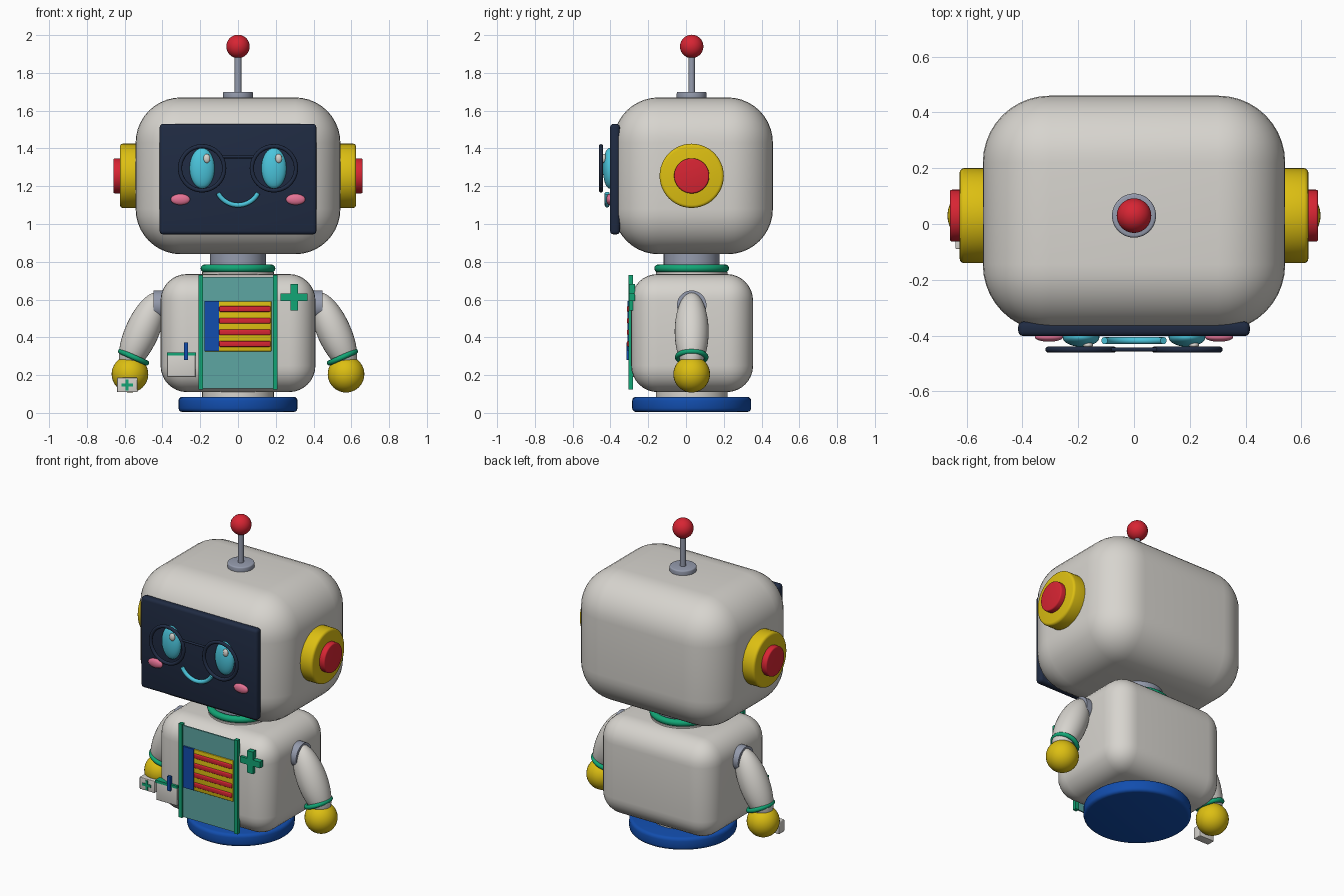
import bpy, math
from mathutils import Vector

if "Cube" in bpy.data.objects:
    bpy.data.objects.remove(bpy.data.objects["Cube"])

CY = 0.03  # depth of the robot's central axis


def mat(name, rgb):
    m = bpy.data.materials.new(name)
    m.diffuse_color = (*rgb, 1)
    m.use_nodes = True
    m.node_tree.nodes["Principled BSDF"].inputs["Base Color"].default_value = m.diffuse_color
    return m


WHITE = mat("warm white", (0.68, 0.66, 0.62))
GREY = mat("steel grey", (0.30, 0.33, 0.42))
RED = mat("red", (0.68, 0.018, 0.033))
YELLOW = mat("yellow", (0.72, 0.52, 0.006))
NAVY = mat("dark navy", (0.014, 0.024, 0.055))
BLUE = mat("blue", (0.006, 0.075, 0.42))
GREEN = mat("green", (0.006, 0.38, 0.18))
TEAL = mat("pale teal", (0.11, 0.38, 0.36))
CYAN = mat("cyan", (0.07, 0.56, 0.72))
PINK = mat("pink", (0.78, 0.17, 0.30))


def finish(name, m, bevel=0, seg=3):
    """Name, colour, optional rounding and smooth shading for the active object."""
    o = bpy.context.object
    o.name = name
    o.data.materials.append(m)
    if bevel:
        bpy.ops.object.transform_apply(location=False, rotation=False, scale=True)
        b = o.modifiers.new("round", 'BEVEL')
        b.width, b.segments, b.limit_method = bevel, seg, 'ANGLE'
        bpy.ops.object.modifier_apply(modifier="round")
    bpy.ops.object.shade_smooth_by_angle(angle=math.radians(40))
    return o


def box(name, m, x, y, z, bevel=0, seg=3):
    """Box from (min, max) ranges."""
    bpy.ops.mesh.primitive_cube_add(size=1, location=[(r[0] + r[1]) / 2 for r in (x, y, z)])
    bpy.context.object.scale = [r[1] - r[0] for r in (x, y, z)]
    bpy.ops.object.transform_apply(location=False, rotation=False, scale=True)
    return finish(name, m, bevel, seg)


def cyl(name, m, a, b, r, bevel=0):
    """Cylinder between two points."""
    a, b = Vector(a), Vector(b)
    d = b - a
    bpy.ops.mesh.primitive_cylinder_add(vertices=48, radius=r, depth=d.length, location=(a + b) / 2,
                                        rotation=d.to_track_quat('Z', 'Y').to_euler())
    return finish(name, m, bevel)


def ball(name, m, loc, radii, tilt=0):
    bpy.ops.mesh.primitive_uv_sphere_add(segments=32, ring_count=20, radius=1, location=loc,
                                         rotation=(0, tilt, 0))
    bpy.context.object.scale = radii
    return finish(name, m)


def ring(name, m, loc, R, r, rot=(0, 0, 0)):
    bpy.ops.mesh.primitive_torus_add(location=loc, rotation=rot, major_radius=R, minor_radius=r,
                                     major_segments=48, minor_segments=12)
    return finish(name, m)


def plus(name, m, x, z, y, arm, half):
    """Cross-shaped plate made from a single outline, extruded in depth."""
    a, h = arm, half
    pts = [(h, h), (h, a), (-h, a), (-h, h), (-a, h), (-a, -h),
           (-h, -h), (-h, -a), (h, -a), (h, -h), (a, -h), (a, h)]
    n = len(pts)
    verts = [(x + p, d, z + q) for d in y for p, q in pts]
    faces = [list(range(n))[::-1], list(range(n, 2 * n))]
    faces += [(i, (i + 1) % n, n + (i + 1) % n, n + i) for i in range(n)]
    me = bpy.data.meshes.new(name)
    me.from_pydata(verts, [], faces)
    me.materials.append(m)
    o = bpy.data.objects.new(name, me)
    bpy.context.collection.objects.link(o)
    bpy.context.view_layer.objects.active = o
    bpy.ops.object.select_all(action='DESELECT')
    o.select_set(True)
    bpy.ops.object.mode_set(mode='EDIT')
    bpy.ops.mesh.select_all(action='SELECT')
    bpy.ops.mesh.normals_make_consistent(inside=False)
    bpy.ops.object.mode_set(mode='OBJECT')


# Base, torso and neck
cyl("base", BLUE, (0, CY, 0.005), (0, CY, 0.085), 0.315, 0.02)
cyl("waist", WHITE, (0, CY, 0.07), (0, CY, 0.745), 0.19)
box("torso", WHITE, (-0.41, 0.41), (-0.29, 0.355), (0.11, 0.735), 0.14, 8)
cyl("neck", GREY, (0, CY, 0.7), (0, CY, 0.87), 0.148)
ring("collar", GREEN, (0, CY, 0.765), 0.177, 0.021)

# Head, face screen and antenna
box("head", WHITE, (-0.542, 0.542), (-0.385, 0.46), (0.84, 1.67), 0.24, 10)
box("face_screen", NAVY, (-0.415, 0.415), (-0.402, -0.35), (0.945, 1.53), 0.018)
cyl("antenna_base", GREY, (0, CY, 1.65), (0, CY, 1.7), 0.079, 0.008)
cyl("antenna_rod", GREY, (0, CY, 1.68), (0, CY, 1.92), 0.018)
ball("antenna_tip", RED, (0, CY, 1.94), (0.062,) * 3)

# Smile: tube swept along an arc
curve = bpy.data.curves.new("smile", 'CURVE')
curve.dimensions = '3D'
curve.bevel_depth, curve.bevel_resolution, curve.use_fill_caps = 0.013, 3, True
sp = curve.splines.new('POLY')
sp.points.add(24)
for i, p in enumerate(sp.points):
    t = math.radians(-90 + (i - 12) / 12 * 62)
    p.co = (0.12 * math.cos(t), -0.418, 1.22 + 0.12 * math.sin(t), 1)
curve.materials.append(CYAN)
bpy.context.collection.objects.link(bpy.data.objects.new("smile", curve))

# Glasses bridge
cyl("glasses_bridge", NAVY, (-0.09, -0.45, 1.355), (0.09, -0.45, 1.355), 0.007)

for s, side in ((-1, "left"), (1, "right")):
    # Face details
    ball(side + "_eye", CYAN, (s * 0.19, -0.405, 1.295), (0.066, 0.035, 0.107))
    ball(side + "_eye_glint", WHITE, (s * 0.19 + 0.025, -0.434, 1.347), (0.018, 0.012, 0.024))
    ring(side + "_glasses_rim", NAVY, (s * 0.19, -0.45, 1.295), 0.117, 0.011, (math.pi / 2, 0, 0))
    ball(side + "_cheek", PINK, (s * 0.305, -0.405, 1.13), (0.051, 0.017, 0.029))
    # Ears
    cyl(side + "_ear", YELLOW, (s * 0.48, CY, 1.255), (s * 0.625, CY, 1.255), 0.17, 0.015)
    cyl(side + "_ear_button", RED, (s * 0.6, CY, 1.255), (s * 0.66, CY, 1.255), 0.093, 0.008)
    # Arms
    tilt = -s * math.radians(24)
    cyl(side + "_shoulder", GREY, (s * 0.36, CY, 0.57), (s * 0.448, CY, 0.57), 0.078)
    ball(side + "_arm", WHITE, (s * 0.508, CY, 0.43), (0.09, 0.09, 0.225), tilt)
    ring(side + "_cuff", GREEN, (s * 0.553, CY, 0.295), 0.075, 0.014, (0, tilt, 0))
    ball(side + "_hand", YELLOW, (s * 0.572, CY, 0.205), (0.097,) * 3)
    # Apron edging
    box(side + "_apron_trim", GREEN, sorted((s * 0.185, s * 0.21)), (-0.305, -0.28), (0.125, 0.73))

# Apron with striped badge
box("apron", TEAL, (-0.19, 0.19), (-0.297, -0.288), (0.13, 0.72))
box("badge_field", YELLOW, (-0.175, 0.177), (-0.305, -0.29), (0.325, 0.59), 0.004)
box("badge_panel", BLUE, (-0.177, -0.1), (-0.309, -0.295), (0.327, 0.592))
for i in range(4):
    z = 0.365 + i * 0.0617
    box("badge_stripe", RED, (-0.1, 0.172), (-0.312, -0.295), (z - 0.015, z + 0.015), 0.006)

# Chest cross, pocket and pen
plus("chest_cross", GREEN, 0.297, 0.612, (-0.302, -0.27), 0.071, 0.02)
box("pocket", WHITE, (-0.375, -0.225), (-0.3, -0.26), (0.19, 0.315), 0.004)
box("pocket_trim", GREEN, (-0.377, -0.223), (-0.305, -0.26), (0.303, 0.32))
box("pen", BLUE, (-0.285, -0.264), (-0.315, -0.297), (0.28, 0.372))

# First aid box at one hand
box("aid_box", WHITE, (-0.64, -0.532), (-0.09, -0.035), (0.11, 0.187), 0.004)
plus("aid_box_cross", GREEN, -0.587, 0.148, (-0.095, -0.087), 0.03, 0.008)
